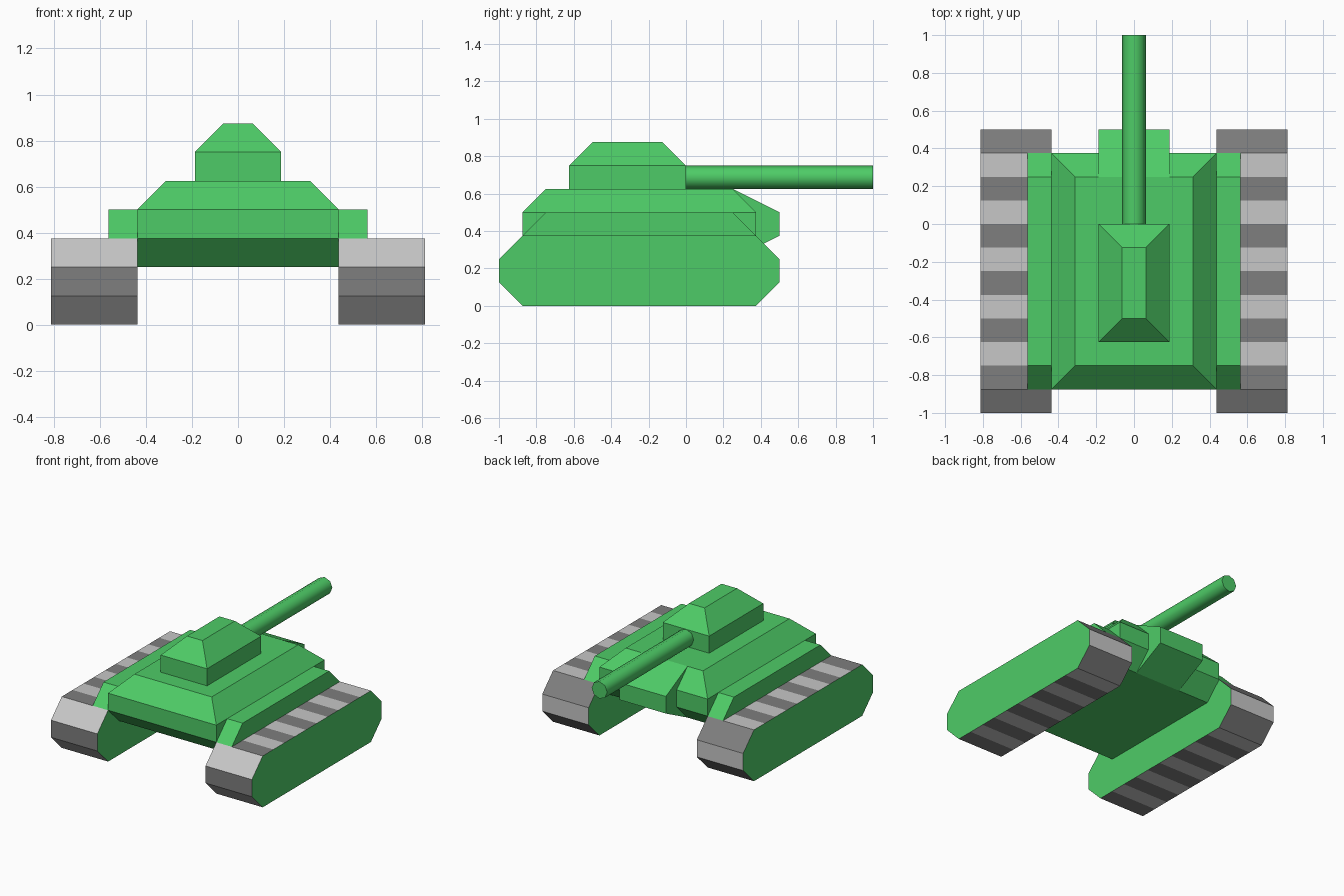
import bpy, bmesh, math
from mathutils import Matrix

if "Cube" in bpy.data.objects:
    bpy.data.objects.remove(bpy.data.objects["Cube"])

U = 0.125  # design module: every size is a multiple of this


def material(name, rgb):
    m = bpy.data.materials.new(name)
    m.use_nodes = True
    m.diffuse_color = (*rgb, 1)
    m.node_tree.nodes["Principled BSDF"].inputs["Base Color"].default_value = (*rgb, 1)
    return m


GREEN = material("armour green", (0.076, 0.60, 0.135))
LIGHT = material("tread light grey", (0.57, 0.57, 0.57))
DARK = material("tread dark grey", (0.21, 0.21, 0.21))


def finish(name, bm, mats=(GREEN,)):
    bmesh.ops.recalc_face_normals(bm, faces=bm.faces)
    mesh = bpy.data.meshes.new(name)
    bm.to_mesh(mesh)
    bm.free()
    obj = bpy.data.objects.new(name, mesh)
    bpy.context.collection.objects.link(obj)
    for m in mats:
        mesh.materials.append(m)
    return obj


def loft(name, levels):
    """Stack of rectangles, each (half width, front y, back y, z) in modules."""
    bm = bmesh.new()
    rings = []
    for w, y0, y1, z in levels:
        rings.append([bm.verts.new((x * U, y * U, z * U))
                      for x, y in ((-w, y0), (w, y0), (w, y1), (-w, y1))])
    for a, b in zip(rings, rings[1:]):
        for i in range(4):
            j = (i + 1) % 4
            bm.faces.new((a[i], a[j], b[j], b[i]))
    bm.faces.new(rings[0])
    bm.faces.new(rings[-1])
    return finish(name, bm)


def prism(name, profile, x0, x1, mats=(GREEN,), striped=False):
    """Side profile of (y, z) points in modules, extruded across x."""
    bm = bmesh.new()
    a, b = [[bm.verts.new((x * U, y * U, z * U)) for y, z in profile] for x in (x0, x1)]
    n = len(profile)
    for i in range(n):
        j = (i + 1) % n
        f = bm.faces.new((a[i], a[j], b[j], b[i]))
        if striped:
            f.material_index = 1 + i % 2
    bm.faces.new(a)
    bm.faces.new(b)
    return finish(name, bm, mats)


# Hull: sloped belly, upright waist, sloped shoulders
loft("hull", [(3.5, -6, 2, 2), (3.5, -7, 3, 3), (3.5, -7, 3, 4), (2.5, -6, 2, 5)])

# Wedge at the end of the hull below the gun
prism("hull_wedge", [(2, 5), (4, 4), (4, 3), (2, 2)], -1.5, 1.5)

# Turret with sloped roof
loft("turret", [(1.5, -5, 0, 5), (1.5, -5, 0, 6), (0.5, -4, -1, 7)])

# Tracks with alternating tread plates, and fenders above them
top = [(y, 3) for y in range(3, -8, -1)]
bottom = [(y, 0) for y in range(-7, 4)]
track = top + [(-8, 2), (-8, 1)] + bottom + [(4, 1), (4, 2)]
fender = [(-7, 3), (3, 3), (2, 4), (-6, 4)]
for side, s in (("left", 1), ("right", -1)):
    prism(side + "_track", track, 3.5 * s, 6.5 * s, (GREEN, LIGHT, DARK), True)
    prism(side + "_fender", fender, 3.5 * s, 4.5 * s)

# Gun barrel
bm = bmesh.new()
bmesh.ops.create_cone(bm, cap_ends=True, segments=8, radius1=U / 2, radius2=U / 2, depth=8 * U,
                      matrix=Matrix.Translation((0, 4 * U, 5.5 * U)) @ Matrix.Rotation(math.pi / 2, 4, "X"))
barrel = finish("gun_barrel", bm)
bpy.ops.object.select_all(action="DESELECT")
bpy.context.view_layer.objects.active = barrel
barrel.select_set(True)
bpy.ops.object.shade_smooth_by_angle(angle=math.radians(50))
